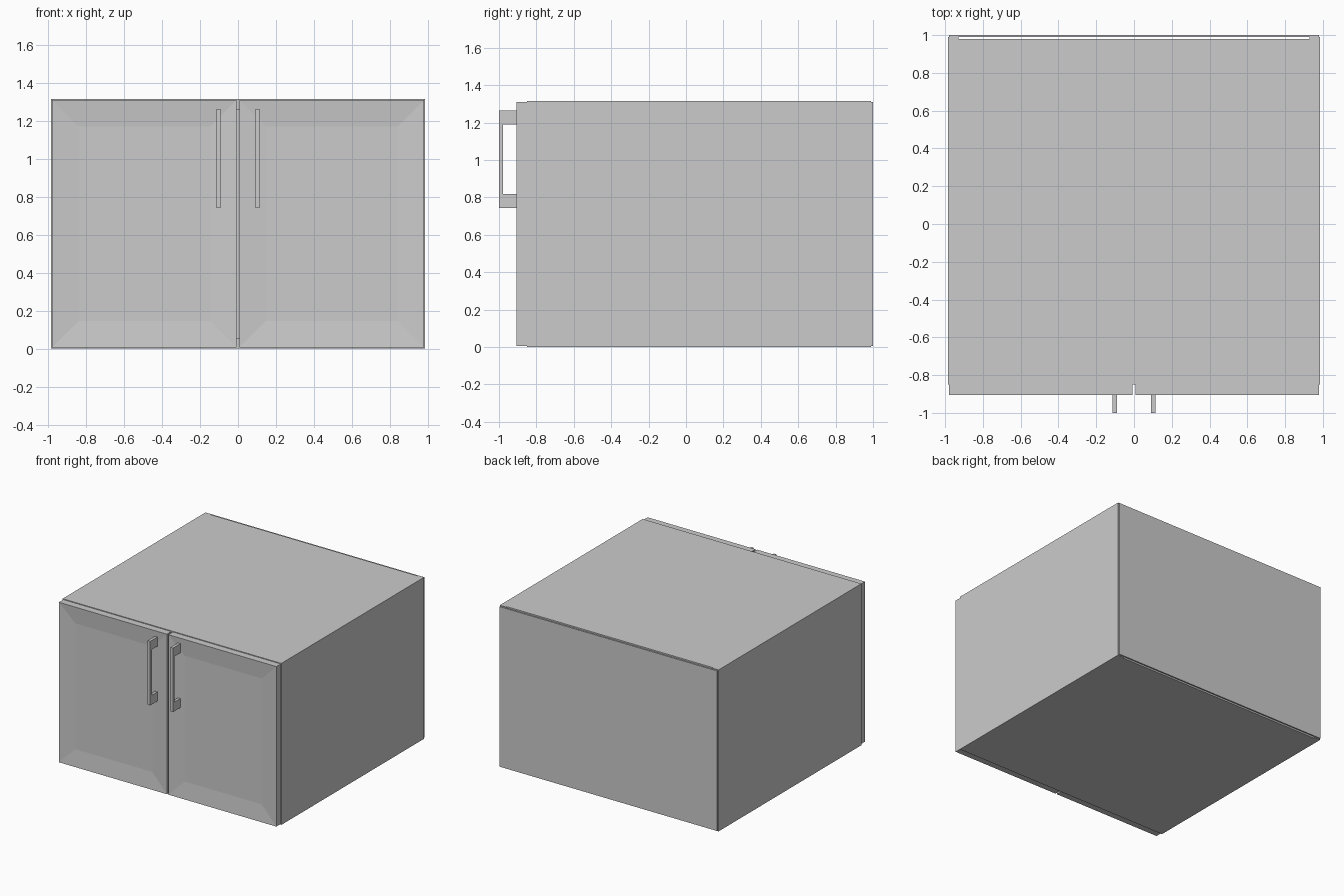
import bpy, bmesh
from mathutils import Vector

if "Cube" in bpy.data.objects:
    bpy.data.objects.remove(bpy.data.objects["Cube"])


def add_box(bm, lo, hi):
    """Add an axis-aligned box between two corners; return its faces."""
    lo, hi = Vector(lo), Vector(hi)
    verts = bmesh.ops.create_cube(bm, size=1)["verts"]
    for v in verts:
        v.co = Vector(((lo[i] + hi[i]) / 2 + v.co[i] * (hi[i] - lo[i]) for i in range(3)))
    return list({f for v in verts for f in v.link_faces})


def finish(name, bm):
    bmesh.ops.recalc_face_normals(bm, faces=bm.faces)
    mesh = bpy.data.meshes.new(name)
    bm.to_mesh(mesh)
    bm.free()
    obj = bpy.data.objects.new(name, mesh)
    bpy.context.collection.objects.link(obj)
    return obj


def box(name, lo, hi):
    bm = bmesh.new()
    add_box(bm, lo, hi)
    return finish(name, bm)


W, H, T = 0.986, 1.316, 0.056      # half width, height, board thickness
FRONT, BACK = -0.85, 0.989         # carcass depth range

# Carcass boards: top and bottom stop just short of the back panel
box("bottom_board", (-W + T, FRONT, 0), (W - T, 0.98, T))
box("top_board", (-W + T, FRONT, H - T), (W - T, 0.98, H))
box("back_panel", (-0.98, BACK, 0.006), (0.98, 1.0, H - 0.006))

for side, s in (("left", -1), ("right", 1)):
    def span(a, b):
        return sorted((s * a, s * b))

    # Side board
    x0, x1 = span(W - T, W)
    box(side + "_side_board", (x0, FRONT, 0), (x1, BACK, H))

    # Door with a recessed centre panel
    x0, x1 = span(0.007, 0.98)
    bm = bmesh.new()
    faces = add_box(bm, (x0, -0.906, 0.006), (x1, FRONT, H - 0.006))
    front = min(faces, key=lambda f: f.calc_center_median().y)
    bmesh.ops.inset_region(bm, faces=[front], thickness=0.197)
    bmesh.ops.translate(bm, vec=(0, 0.012, 0), verts=front.verts)
    finish(side + "_door", bm)

    # Handle: C-shaped profile in the y-z plane, extruded across its width
    x0, x1 = span(0.091, 0.114)
    profile = [(-0.906, 0.743), (-1.0, 0.743), (-1.0, 1.265), (-0.906, 1.265),
               (-0.906, 1.19), (-0.978, 1.19), (-0.978, 0.818), (-0.906, 0.818)]
    bm = bmesh.new()
    face = bm.faces.new([bm.verts.new((x0, y, z)) for y, z in profile])
    grown = bmesh.ops.extrude_face_region(bm, geom=[face])["geom"]
    bmesh.ops.translate(bm, vec=(x1 - x0, 0, 0),
                        verts=[g for g in grown if isinstance(g, bmesh.types.BMVert)])
    # Keep the starting cap so the handle is closed
    if not face.is_valid:
        bm.faces.new([v for v in bm.verts if abs(v.co.x - x0) < 1e-5])
    finish(side + "_handle", bm)
